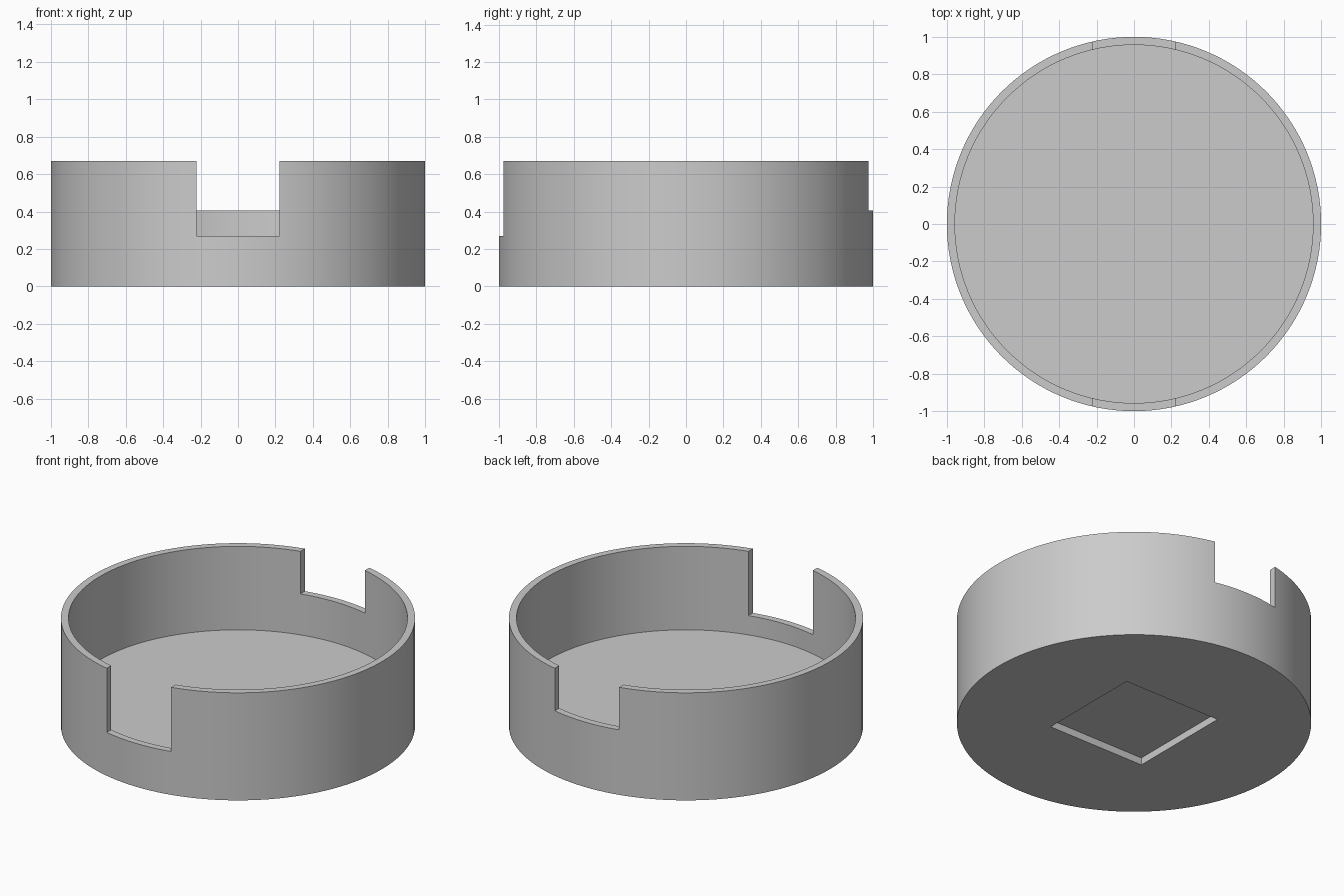
import bpy
import math

if "Cube" in bpy.data.objects:
    bpy.data.objects.remove(bpy.data.objects["Cube"], do_unlink=True)

HEIGHT = 0.67
OUTER, INNER = 1.0, 0.957
FLOOR = 0.15
SLOT_HALF = 0.222
SEGMENTS = 128


def cylinder(name, radius, bottom, top):
    bpy.ops.mesh.primitive_cylinder_add(vertices=SEGMENTS, radius=radius, depth=top - bottom,
                                        location=(0, 0, (bottom + top) / 2))
    obj = bpy.context.object
    obj.name = name
    return obj


def box(name, low, high):
    centre = [(a + b) / 2 for a, b in zip(low, high)]
    bpy.ops.mesh.primitive_cube_add(size=1, location=centre)
    obj = bpy.context.object
    obj.name = name
    obj.scale = [b - a for a, b in zip(low, high)]
    bpy.ops.object.transform_apply(location=False, rotation=False, scale=True)
    return obj


def cut(target, cutter):
    cutter.hide_render = True
    bpy.context.view_layer.update()
    mod = target.modifiers.new(cutter.name, "BOOLEAN")
    mod.operation = "DIFFERENCE"
    mod.solver = "EXACT"
    mod.object = cutter
    bpy.ops.object.select_all(action="DESELECT")
    target.select_set(True)
    bpy.context.view_layer.objects.active = target
    bpy.ops.object.modifier_apply(modifier=mod.name)
    bpy.data.objects.remove(cutter, do_unlink=True)


# Round tray body and its cavity
tray = cylinder("round_tray", OUTER, 0, HEIGHT)
cut(tray, cylinder("cavity", INNER, FLOOR, 1))

# Wall slots: deep one in front, shallower one behind
cut(tray, box("front_slot", (-SLOT_HALF, -1.2, 0.27), (SLOT_HALF, -0.5, 1)))
cut(tray, box("back_slot", (-SLOT_HALF, 0.5, 0.405), (SLOT_HALF, 1.2, 1)))

# Square recess under the base
cut(tray, box("base_recess", (-0.334, -0.334, -0.2), (0.334, 0.334, 0.045)))

# Plain grey finish
grey = bpy.data.materials.new("light_grey")
grey.use_nodes = True
colour = (0.6, 0.6, 0.6, 1)
grey.diffuse_color = colour
grey.node_tree.nodes["Principled BSDF"].inputs["Base Color"].default_value = colour
tray.data.materials.clear()
tray.data.materials.append(grey)

bpy.ops.object.shade_smooth_by_angle(angle=math.radians(30))
